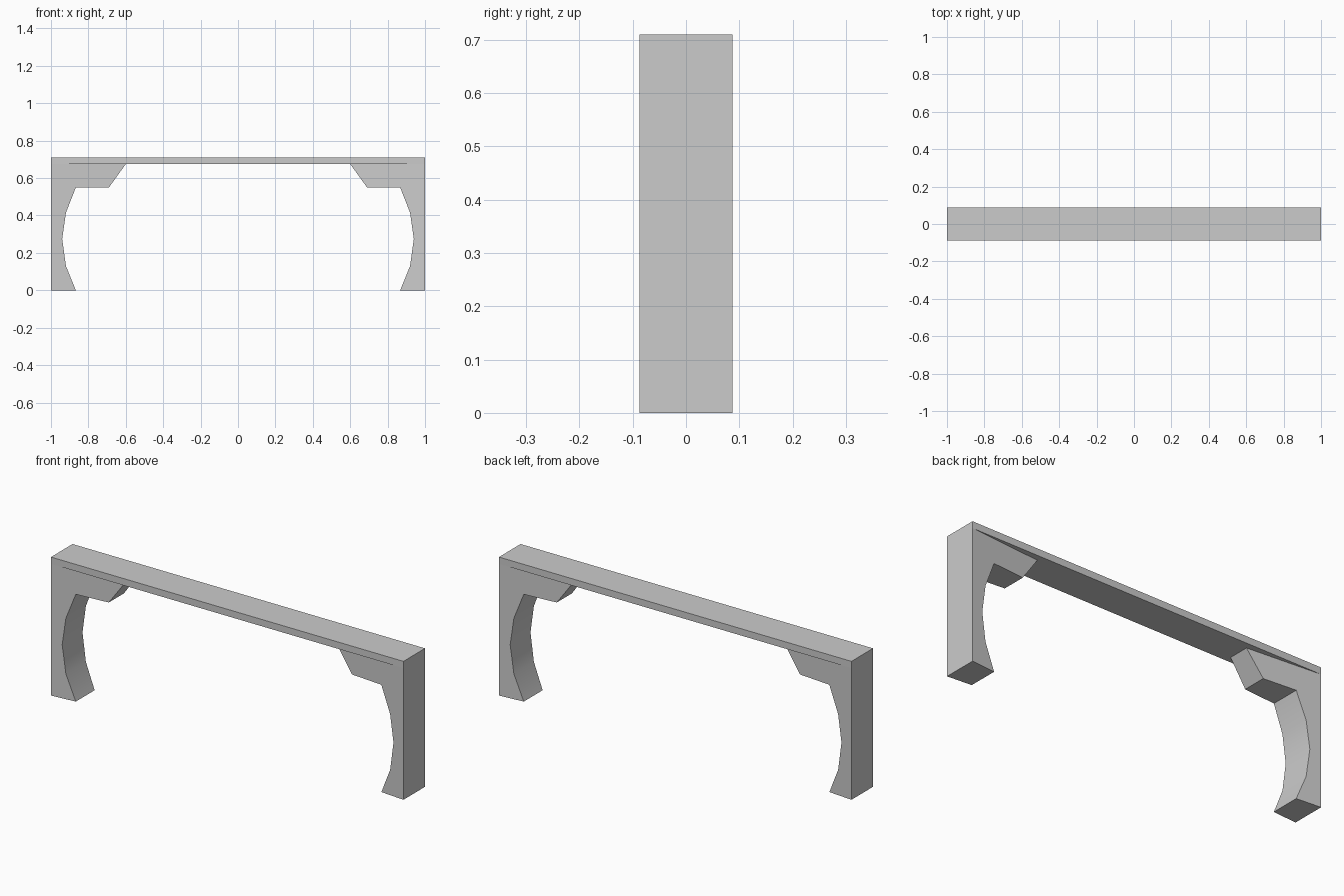
import bpy, bmesh

if "Cube" in bpy.data.objects:
    bpy.data.objects.remove(bpy.data.objects["Cube"])

LENGTH, HALF_DEPTH = 1.0, 0.0875
TOP, UNDER = 0.71, 0.675
TAPER = 0.083  # how fast each leg thins towards the middle

grey = bpy.data.materials.new("light grey")
grey.diffuse_color = (0.6, 0.6, 0.6, 1)
grey.use_nodes = True
grey.node_tree.nodes["Principled BSDF"].inputs["Base Color"].default_value = grey.diffuse_color

# leg and corner bracket outline (x, z), right-hand side
PROFILE = [(1.0, 0.0), (1.0, UNDER), (0.60, UNDER), (0.69, 0.55), (0.867, 0.55),
           (0.92, 0.415), (0.94, 0.275), (0.92, 0.13), (0.867, 0.0)]


def extrude_profile(name, points, half_depth):
    """Solid from an x-z outline; half_depth(x) gives the y extent."""
    bm = bmesh.new()
    front = [bm.verts.new((x, -half_depth(x), z)) for x, z in points]
    back = [bm.verts.new((x, half_depth(x), z)) for x, z in points]
    bm.faces.new(front)
    bm.faces.new(back[::-1])
    for i in range(len(points)):
        j = (i + 1) % len(points)
        bm.faces.new((front[j], front[i], back[i], back[j]))
    bmesh.ops.recalc_face_normals(bm, faces=bm.faces)
    mesh = bpy.data.meshes.new(name)
    bm.to_mesh(mesh)
    bm.free()
    mesh.materials.append(grey)
    obj = bpy.data.objects.new(name, mesh)
    bpy.context.collection.objects.link(obj)
    bpy.ops.object.select_all(action='DESELECT')
    obj.select_set(True)
    bpy.context.view_layer.objects.active = obj
    bpy.ops.object.shade_smooth_by_angle(angle=0.52)
    return obj


# straight top plank
extrude_profile("top_plank",
                [(-LENGTH, UNDER), (LENGTH, UNDER), (LENGTH, TOP), (-LENGTH, TOP)],
                lambda x: HALF_DEPTH)

# curved legs with brackets, thinner towards the middle
for side, name in ((1, "right_leg"), (-1, "left_leg")):
    extrude_profile(name, [(side * x, z) for x, z in PROFILE],
                    lambda x: HALF_DEPTH - TAPER * (LENGTH - abs(x)))
